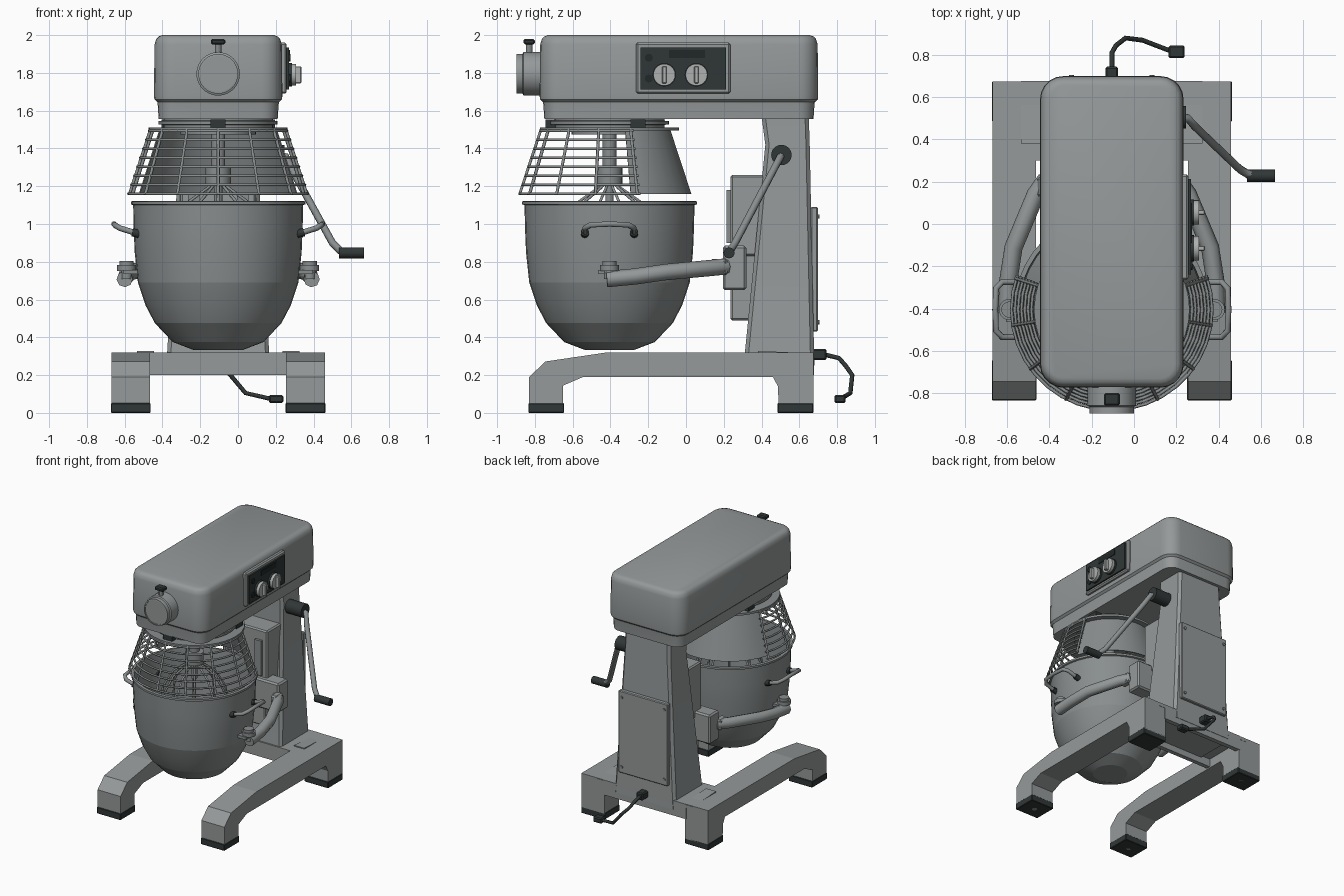
import bpy, bmesh, math
from mathutils import Vector

if "Cube" in bpy.data.objects:
    bpy.data.objects.remove(bpy.data.objects["Cube"])

CX, BY = -0.105, -0.405          # machine centre line, bowl axis


def material(name, rgb):
    m = bpy.data.materials.new(name)
    m.diffuse_color = (*rgb, 1)
    m.use_nodes = True
    m.node_tree.nodes["Principled BSDF"].inputs["Base Color"].default_value = m.diffuse_color
    return m


BODY = material("body_grey", (0.30, 0.32, 0.32))
STEEL = material("steel_grey", (0.25, 0.27, 0.27))
DARK = material("rubber_black", (0.03, 0.038, 0.037))
LIGHT = material("knob_grey", (0.42, 0.44, 0.43))
BLACK = material("display_black", (0.015, 0.02, 0.02))


def finish(name, bm, mat, angle=30):
    bmesh.ops.recalc_face_normals(bm, faces=bm.faces)
    me = bpy.data.meshes.new(name)
    bm.to_mesh(me)
    bm.free()
    ob = bpy.data.objects.new(name, me)
    bpy.context.collection.objects.link(ob)
    me.materials.append(mat)
    bpy.ops.object.select_all(action='DESELECT')
    ob.select_set(True)
    bpy.context.view_layer.objects.active = ob
    bpy.ops.object.shade_smooth_by_angle(angle=math.radians(angle))
    return ob


def skin(name, rings, mat, cap=True, angle=30):
    """Join equal-length closed rings of points into a surface."""
    bm = bmesh.new()
    vs = [[bm.verts.new(p) for p in r] for r in rings]
    n = len(vs[0])
    for a, b in zip(vs, vs[1:]):
        for i in range(n):
            j = (i + 1) % n
            bm.faces.new((a[i], a[j], b[j], b[i]))
    if cap:
        bm.faces.new(vs[0][::-1])
        bm.faces.new(vs[-1])
    return finish(name, bm, mat, angle)


def rounded(z, x0, x1, y0, y1, r, n=5):
    pts = []
    for k, (x, y) in enumerate([(x1 - r, y1 - r), (x0 + r, y1 - r), (x0 + r, y0 + r), (x1 - r, y0 + r)]):
        for i in range(n + 1):
            a = math.pi / 2 * (k + i / n)
            pts.append((x + r * math.cos(a), y + r * math.sin(a), z))
    return pts


def box(name, x, y, z, mat, bevel=0.0):
    bm = bmesh.new()
    bmesh.ops.create_cube(bm, size=1)
    for v in bm.verts:
        v.co = [a[0] + (c + 0.5) * (a[1] - a[0]) for a, c in zip((x, y, z), v.co)]
    if bevel:
        bmesh.ops.bevel(bm, geom=bm.edges[:], offset=bevel, segments=1, affect='EDGES')
    return finish(name, bm, mat)


def turned(name, origin, axis, prof, mat, n=32, cap=True, angle=30):
    """Revolve (radius, distance) points about an axis."""
    q = Vector(axis).to_track_quat('Z', 'Y')
    rings = [[Vector(origin) + q @ Vector((r * math.cos(2 * math.pi * i / n), r * math.sin(2 * math.pi * i / n), h))
              for i in range(n)] for r, h in prof]
    return skin(name, rings, mat, cap, angle)


def rod(name, p, q, r, mat, n=24):
    d = Vector(q) - Vector(p)
    return turned(name, p, d, [(r, 0), (r, d.length)], mat, n)


def tubes(name, paths, r, mat, res=1):
    cu = bpy.data.curves.new(name, 'CURVE')
    cu.dimensions, cu.bevel_depth, cu.bevel_resolution, cu.use_fill_caps = '3D', r, res, True
    for path in paths:
        s = cu.splines.new('POLY')
        s.points.add(len(path) - 1)
        for pt, co in zip(s.points, path):
            pt.co = (*co, 1)
    ob = bpy.data.objects.new(name, cu)
    bpy.context.collection.objects.link(ob)
    cu.materials.append(mat)
    bpy.ops.object.select_all(action='DESELECT')
    ob.select_set(True)
    bpy.context.view_layer.objects.active = ob
    bpy.ops.object.convert(target='MESH')
    return ob


def polar(r, deg, z):            # angle measured from the front of the bowl
    a = math.radians(deg - 90)
    return (CX + r * math.cos(a), BY + r * math.sin(a), z)


# Motor head with a narrower skirt
skin("motor_head", [rounded(z, -0.445 + i, 0.235 - i, -0.775 + i, 0.70 - i, 0.11 - i)
     for z, i in [(1.555, .025), (1.63, .02), (1.645, .018), (1.66, .002), (1.68, 0), (1.95, .003),
                  (1.98, .012), (1.993, .025), (2.0, .045)]], BODY)

# Attachment hub and thumb screw
turned("attachment_hub", (CX, -0.76, 1.795), (0, -1, 0),
       [(.115, 0), (.115, .10), (.105, .105), (.105, .137), (.095, .138), (.095, .133)], BODY, 40)
rod("thumb_screw_stem", (CX, -0.83, 1.89), (CX, -0.83, 1.955), .017, STEEL, 12)
box("thumb_screw_knob", (CX - .038, CX + .038), (-.86, -.80), (1.95, 1.98), DARK, .008)

# Control panel
box("panel_frame", (.22, .258), (-.265, .235), (1.69, 1.96), BODY, .01)
box("panel_face", (.25, .27), (-.24, .213), (1.712, 1.935), DARK)
box("panel_display", (.268, .274), (-.09, .10), (1.88, 1.922), BLACK)
for i, y in enumerate((-.115, .055)):
    rod(f"dial_base_{i}", (.265, y, 1.79), (.285, y, 1.79), .062, DARK)
    rod(f"dial_{i}", (.28, y, 1.79), (.308, y, 1.79), .058, LIGHT)
    box(f"dial_grip_{i}", (.30, .335), (y - .012, y + .012), (1.745, 1.835), LIGHT, .004)
for i, z in enumerate((1.77, 1.88)):
    rod(f"panel_button_{i}", (.265, -.197, z), (.277, -.197, z), .021, BLACK, 16)

# Column, rear cover and lift slide
skin("column", [rounded(z, CX - w, CX + w, y0, y1, .02, 1) for z, w, y0, y1 in
     [(.25, .275, .305, .68), (.32, .27, .312, .678), (1.42, .205, .42, .655), (1.57, .20, .40, .65)]], BODY)
rear = box("rear_cover", (CX - .22, CX + .22), (.66, .698), (.43, 1.09), BODY, .006)
for i, (sx, z) in enumerate([(-1, .48), (1, .48), (-1, 1.04), (1, 1.04)]):
    rod(f"cover_screw_{i}", (CX + sx * .19, .69, z), (CX + sx * .19, .706, z), .012, STEEL, 10)
box("slide_block", (CX - .20, CX + .20), (.235, .425), (.83, 1.26), BODY, .01)
box("slide_lower", (CX - .18, CX + .18), (.235, .40), (.49, .86), BODY, .01)
for s in (-1, 1):
    box("slide_rail", (CX + s * .13 - .03, CX + s * .13 + .03), (.215, .245), (.9, 1.18), STEEL)
box("lift_carriage", (CX - .33, CX + .33), (.195, .32), (.65, .885), BODY, .012)

# Legs, feet and cross base
leg = [(-.83, .04), (-.83, .19), (-.745, .272), (-.42, .32), (.675, .32), (.675, .04),
       (.49, .04), (.487, .14), (.46, .19), (-.545, .19), (-.65, .145), (-.65, .04)]
for side, s in (("left", -1), ("right", 1)):
    xa, xb = CX + s * .36, CX + s * .565
    skin(f"{side}_leg", [[(x, y, z) for y, z in leg] for x in (xa, xb)], BODY, angle=5)
    x0, x1 = sorted((xa, xb))
    for end, y0 in (("front", -.835), ("rear", .485)):
        box(f"{side}_{end}_foot", (x0 - .003, x1 + .003), (y0, y0 + .19), (0, .052), DARK, .004)
        rod(f"{side}_{end}_foot_bolt", ((x0 + x1) / 2, y0 + .095, -.0), ((x0 + x1) / 2, y0 + .095, .02), .02, STEEL, 12)
    # sloping pad over the joint
    a, b = CX + s * .34, CX + s * .43
    skin(f"{side}_base_pad", [[(x, .38, .30), (x, .38, .328), (x, .677, .315), (x, .677, .29)] for x in (a, b)], BODY)
box("cross_base", (CX - .37, CX + .37), (.30, .677), (.265, .32), BODY)
for y0, y1 in ((.30, .335), (.64, .677)):
    box("cross_base_rib", (CX - .37, CX + .37), (y0, y1), (.20, .28), BODY)

# Mixing bowl: outside up, rolled rim, inside down
outer = [(.13, .333), (.24, .375), (.335, .475), (.385, .57), (.425, .69), (.442, .85),
         (.447, .97), (.45, 1.10), (.462, 1.104), (.462, 1.12)]
inner = [(r - .012, z + .006) for r, z in outer[7::-1]]
turned("mixing_bowl", (CX, BY, 0), (0, 0, 1), outer + [(.44, 1.122)] + inner, STEEL, 40, angle=10)

# Bowl handles, yoke arms and bowl pins, on both sides
for side, s in (("left", -1), ("right", 1)):
    X = lambda d: CX + s * d
    tubes(f"{side}_bowl_handle", [[(X(.43), BY - .13, .95), (X(.52), BY - .13, .978), (X(.548), BY - .10, .995),
          (X(.552), BY, 1.0), (X(.548), BY + .10, .995), (X(.52), BY + .13, .978), (X(.43), BY + .13, .95)]], .015, STEEL, 2)
    for dy in (-.13, .13):
        rod(f"{side}_handle_boss", (X(.41), BY + dy, .945), (X(.455), BY + dy, .957), .022, DARK, 12)
    tubes(f"{side}_yoke_arm", [[(X(.31), .21, .775), (X(.36), .14, .768), (X(.465), -.11, .745),
          (X(.49), -.27, .722), (X(.495), -.42, .708)]], .043, BODY, 2)
    rod(f"{side}_bowl_pin", (X(.485), BY, .71), (X(.485), BY, .79), .03, STEEL, 16)
    rod(f"{side}_pin_collar", (X(.485), BY, .752), (X(.485), BY, .782), .05, STEEL, 20)
    rod(f"{side}_pin_cap", (X(.485), BY, .78), (X(.485), BY, .803), .038, STEEL, 20)
    lx = sorted((X(.41), X(.50)))
    box(f"{side}_bowl_lug", lx, (BY - .06, BY + .06), (.735, .757), STEEL)
    box(f"{side}_arm_mount", sorted((X(.30), X(.355))), (.13, .22), (.73, .815), BODY, .01)

# Wire guard at the front, solid shield at the rear
gr = lambda z: .475 - (z - 1.16) * .33
paths = [[polar(gr(z), a, z) for a in range(-110, 111, 10)] for z in [1.16 + .0475 * i for i in range(8)]]
tubes("guard_hoops", paths, .0075, STEEL)
tubes("guard_bars", [[polar(gr(z), a, z) for z in (1.155, 1.505)] for a in range(-108, 109, 27)], .0085, STEEL)
angs = range(105, 256, 10)
skin("splash_shield", [[polar(gr(z) - .03 - t, a, z) for a in angs] + [polar(gr(z) - .036 - t, a, z) for a in reversed(angs)]
     for z, t in ((1.16, .01), (1.50, .01))], STEEL)
turned("guard_top_ring", (CX, BY, 0), (0, 0, 1),
       [(.27, 1.495), (.368, 1.495), (.368, 1.512), (.27, 1.512), (.27, 1.495)], STEEL, 40, False)
turned("guard_mount", (CX, BY, 0), (0, 0, 1), [(.20, 1.475), (.20, 1.5), (.29, 1.505), (.29, 1.525), (.315, 1.527),
       (.315, 1.545), (.29, 1.547), (.29, 1.565)], STEEL, 40)
for i, a in enumerate((0, 120, 240)):
    x, y, _ = polar(.30, a, 0)
    box(f"guard_catch_{i}", (x - .04, x + .04), (y - .04, y + .04), (1.512, 1.552), DARK)

# Drive shaft and wire whisk
turned("drive_shaft", (CX, BY, 0), (0, 0, 1), [(.037, 1.49), (.037, 1.30), (.068, 1.298), (.068, 1.205),
       (.022, 1.20), (.022, 1.08)], STEEL, 24)
whisk = [(.025, 1.22), (.06, 1.19), (.16, 1.12), (.24, .98), (.26, .80), (.18, .62), (.02, .54)]
tubes("whisk_wires", [[polar(r, a, z) for r, z in whisk] for a in range(0, 360, 36)], .008, STEEL)

# Lift crank
rod("crank_hub", (.06, .505, 1.365), (.245, .505, 1.365), .054, DARK)
tubes("crank_rod", [[(.20, .505, 1.365), (.255, .50, 1.355), (.29, .46, 1.28), (.50, .26, .90),
                     (.54, .235, .86), (.58, .23, .848)]], .02, STEEL, 2)
rod("crank_grip", (.535, .228, .847), (.668, .228, .847), .029, DARK, 16)

# Power cable
box("cable_socket", (CX - .03, CX + .03), (.67, .745), (.28, .338), DARK, .008)
tubes("power_cable", [[(CX, .74, .307), (CX, .81, .29), (-.085, .845, .25), (-.04, .88, .2), (.04, .87, .105),
                       (.17, .82, .075)]], .012, DARK, 2)
box("cable_plug", (.163, .24), (.785, .845), (.052, .095), DARK, .008)
